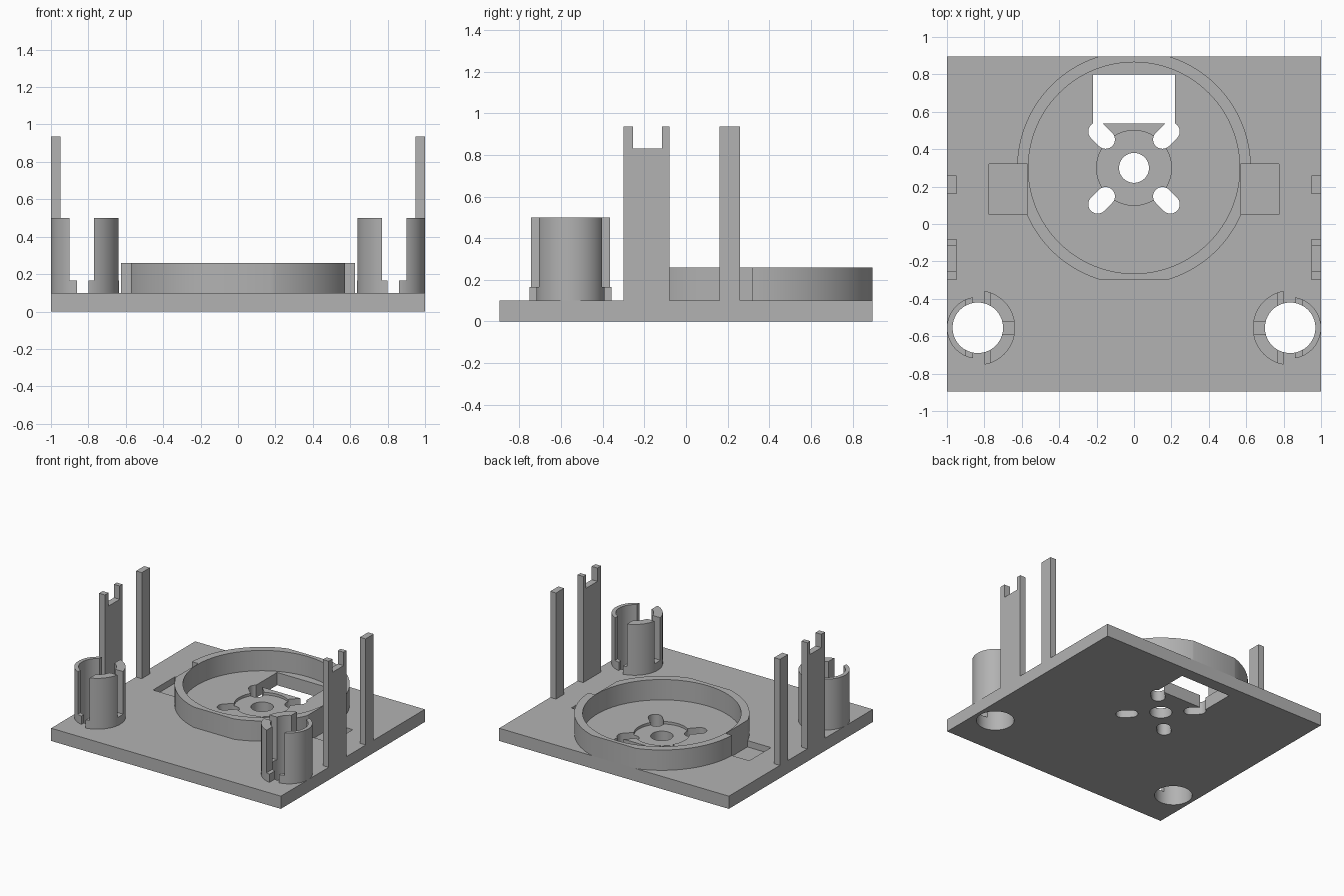
import bpy
import bmesh
from math import pi, cos, sin, radians

cube = bpy.data.objects.get("Cube")
if cube:
    bpy.data.objects.remove(cube, do_unlink=True)

grey = bpy.data.materials.new("plain grey")
grey.use_nodes = True
grey.diffuse_color = (0.45, 0.45, 0.45, 1)
grey.node_tree.nodes["Principled BSDF"].inputs["Base Color"].default_value = (0.45, 0.45, 0.45, 1)


def prism(name, points, z0, z1):
    """Extrude a flat outline between two heights."""
    bm = bmesh.new()
    base = bm.faces.new([bm.verts.new((x, y, z0)) for x, y in points])
    top = bmesh.ops.extrude_face_region(bm, geom=[base])["geom"]
    bmesh.ops.translate(bm, vec=(0, 0, z1 - z0),
                        verts=[v for v in top if isinstance(v, bmesh.types.BMVert)])
    bmesh.ops.recalc_face_normals(bm, faces=bm.faces)
    mesh = bpy.data.meshes.new(name)
    bm.to_mesh(mesh)
    bm.free()
    mesh.materials.append(grey)
    obj = bpy.data.objects.new(name, mesh)
    bpy.context.collection.objects.link(obj)
    return obj


def arc(x, y, r, start=0.0, sweep=2 * pi, n=96):
    return [(x + r * cos(start + sweep * i / n), y + r * sin(start + sweep * i / n))
            for i in range(n)]


def disc(name, x, y, r, z0, z1):
    return prism(name, arc(x, y, r), z0, z1)


def box(name, xa, xb, y0, y1, z0, z1):
    x0, x1 = sorted((xa, xb))
    return prism(name, [(x0, y0), (x1, y0), (x1, y1), (x0, y1)], z0, z1)


def cut(obj, *cutters):
    """Subtract cutters one after another, then delete them."""
    for cutter in cutters:
        cutter.hide_render = True
        mod = obj.modifiers.new("cut", "BOOLEAN")
        mod.operation = "DIFFERENCE"
        mod.solver = "EXACT"
        mod.object = cutter
        bpy.context.view_layer.update()
        graph = bpy.context.evaluated_depsgraph_get()
        mesh = bpy.data.meshes.new_from_object(obj.evaluated_get(graph))
        obj.modifiers.clear()
        obj.data = mesh
        bpy.data.objects.remove(cutter, do_unlink=True)
    return obj


T = 0.10        # plate thickness
HY = 0.30       # hub centre
CX, CY = 0.835, -0.555   # holder centre
STEP = 0.165    # lower rim of the holders
parts = []

# Base plate with window, hub recess, holes and slots
plate = box("base_plate", -1, 1, -0.895, 0.895, 0, T)
cut(plate,
    box("window", -0.22, 0.22, 0.537, 0.80, -1, 1),
    disc("hub_recess", 0, HY, 0.20, 0.08, 1),
    disc("hub_hole", 0, HY, 0.08, -1, 1))
for k in range(4):
    a = pi / 4 + k * pi / 2
    ends = [(d * cos(a), HY + d * sin(a)) for d in (0.275, 0.215)]
    cut(plate, prism("slot", arc(*ends[0], 0.05, a - pi / 2, pi, 16)
                     + [(ends[0][0] - 0.05 * sin(a), ends[0][1] + 0.05 * cos(a))]
                     + arc(*ends[1], 0.05, a + pi / 2, pi, 16)
                     + [(ends[1][0] + 0.05 * sin(a), ends[1][1] - 0.05 * cos(a))], -1, 1))
parts.append(plate)

# Round wall, flattened front and back
ring = disc("round_wall", 0, HY, 0.625, T, 0.26)
cut(ring,
    disc("bore", 0, HY, 0.565, 0, 1),
    box("back_flat", -1, 1, 0.895, 2, 0, 1),
    box("front_flat", -1, 1, -2, -0.30, 0, 1))
parts.append(ring)

for s, side in ((1, "left"), (-1, "right")):
    # Side pockets in plate and wall, and holder holes
    cut(plate,
        box("pocket", s * 0.57, s * 0.775, 0.05, 0.32, 0.05, 1),
        disc("holder_hole", s * CX, CY, 0.135, -1, 1))
    cut(ring, box("wall_notch", s * 0.57, s * 0.775, 0.05, 0.32, 0, 1))

    # Plain post and forked post
    parts.append(box(side + "_post", s * 0.95, s, 0.16, 0.26, T, 0.935))
    fork = box(side + "_forked_post", s * 0.95, s, -0.30, -0.08, T, 0.935)
    parts.append(cut(fork, box("notch", s * 0.9, s * 1.1, -0.255, -0.115, 0.83, 2)))

    # Slotted round holder: thin outer half and thick inner half
    outer = disc(side + "_holder_outer", s * CX, CY, 0.165, T, 0.5)
    cut(outer,
        disc("bore", s * CX, CY, 0.135, 0, 1),
        box("lower_gap", s * 0.3, s * 0.86, -1, 0, 0, 1),
        box("upper_gap", s * 0.3, s * 0.90, -1, 0, STEP, 1))
    inner = disc(side + "_holder_inner", s * CX, CY, 0.20, T, 0.5)
    cut(inner,
        disc("bore", s * CX, CY, 0.135, 0, 1),
        box("lower_gap", s * 0.80, s * 1.3, -1, 0, 0, 1),
        box("upper_gap", s * 0.77, s * 1.3, -1, 0, STEP, 1),
        box("side_slot", s * 0.5, s * 0.75, CY - 0.035, CY + 0.035, STEP, 1))
    parts += [outer, inner]

# Smooth the curves, keep the edges sharp
bpy.ops.object.select_all(action="DESELECT")
for obj in parts:
    obj.select_set(True)
bpy.context.view_layer.objects.active = plate
bpy.ops.object.shade_smooth_by_angle(angle=radians(30))
